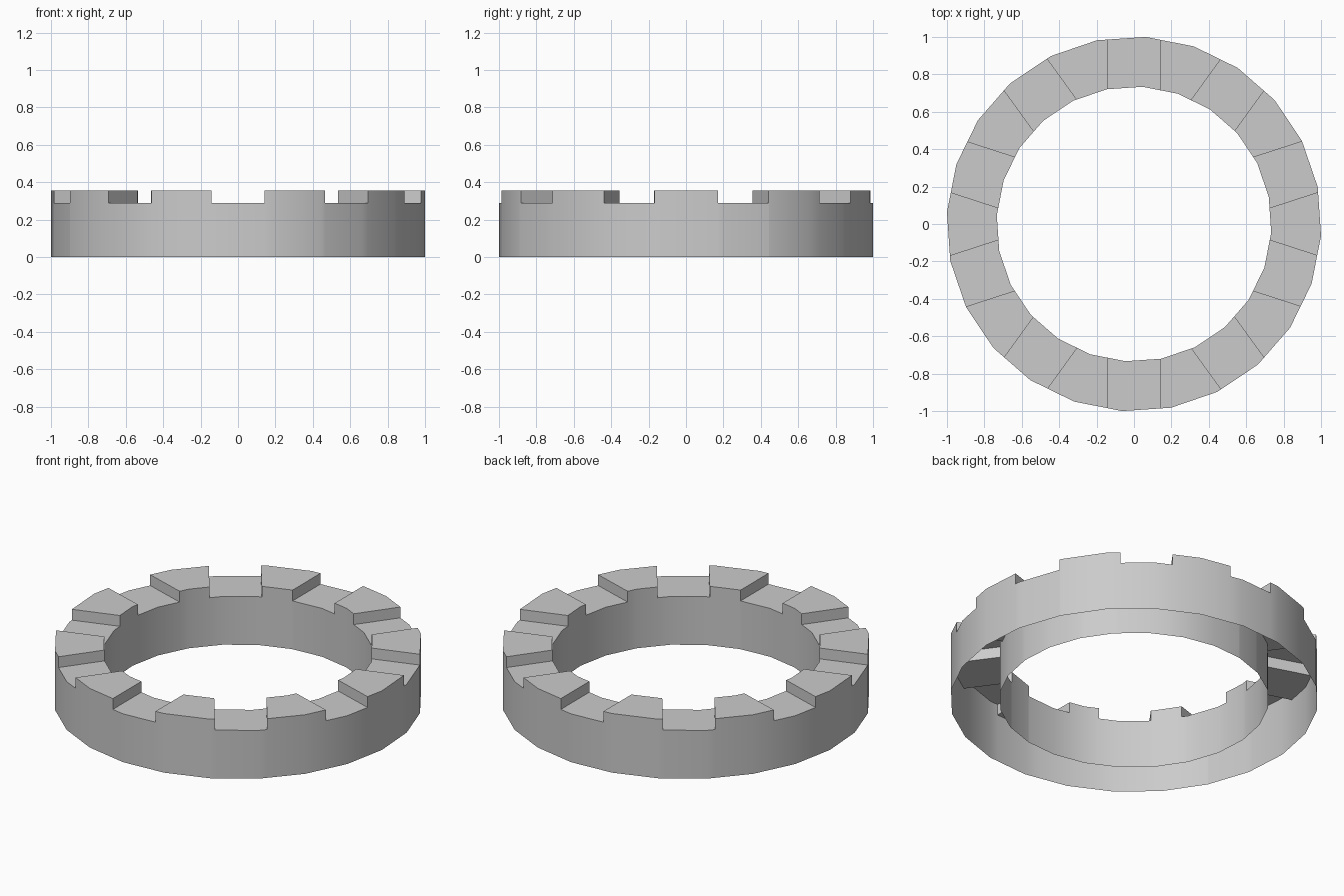
import bpy, bmesh, math
from mathutils import Vector

cube = bpy.data.objects.get("Cube")
if cube:
    bpy.data.objects.remove(cube, do_unlink=True)

SIDES, TURN = 24, math.radians(-3.6)
OUTER, INNER = 1.002, 0.735
SLOTS, HALF_SLOT = 10, 0.142
FLOOR, TOP = 0.29, 0.355

grey = bpy.data.materials.new("plain grey")
grey.use_nodes = True
colour = (0.6, 0.6, 0.6, 1)
grey.diffuse_color = colour
grey.node_tree.nodes["Principled BSDF"].inputs["Base Color"].default_value = colour


def slot_sideways(i):
    """Unit vector across slot i."""
    a = 2 * math.pi * i / SLOTS
    return Vector((math.cos(a), math.sin(a), 0))


def raise_faces(bm, faces, height):
    """Extrude faces upward, remove their old copies and return the new caps."""
    result = bmesh.ops.extrude_face_region(bm, geom=faces)["geom"]
    verts = [g for g in result if isinstance(g, bmesh.types.BMVert)]
    caps = [g for g in result if isinstance(g, bmesh.types.BMFace)]
    bmesh.ops.translate(bm, verts=verts, vec=(0, 0, height))
    old = [f for f in faces if f.is_valid]
    if old:
        bmesh.ops.delete(bm, geom=old, context='FACES')
    return caps


def in_slot(face):
    c = face.calc_center_median()
    return any(abs(c.dot(slot_sideways(i))) < HALF_SLOT and
               c.dot(Vector((0, 0, 1)).cross(slot_sideways(i))) > 0
               for i in range(SLOTS))


# Flat annulus outline
bm = bmesh.new()
loops = []
for radius in (OUTER, INNER):
    loops.append([bm.verts.new((radius * math.cos(2 * math.pi * k / SIDES + TURN),
                                radius * math.sin(2 * math.pi * k / SIDES + TURN), 0))
                  for k in range(SIDES)])
for k in range(SIDES):
    n = (k + 1) % SIDES
    bm.faces.new((loops[0][k], loops[0][n], loops[1][n], loops[1][k]))

# Parallel slot edges, each cut serving two opposite slots
for i in range(SLOTS):
    side = slot_sideways(i)
    bmesh.ops.bisect_plane(bm, geom=bm.verts[:] + bm.edges[:] + bm.faces[:],
                           plane_co=side * HALF_SLOT, plane_no=side, dist=1e-5)

# Open-bottomed wall, then raised teeth between the slots
caps = raise_faces(bm, bm.faces[:], FLOOR)
raise_faces(bm, [f for f in caps if not in_slot(f)], TOP - FLOOR)
bmesh.ops.recalc_face_normals(bm, faces=bm.faces[:])

mesh = bpy.data.meshes.new("castellated_ring")
bm.to_mesh(mesh)
bm.free()
mesh.materials.append(grey)
ring = bpy.data.objects.new("castellated_ring", mesh)
bpy.context.collection.objects.link(ring)

# Smooth round walls with crisp tooth edges
bpy.context.view_layer.objects.active = ring
ring.select_set(True)
bpy.ops.object.shade_smooth_by_angle(angle=math.radians(30))
